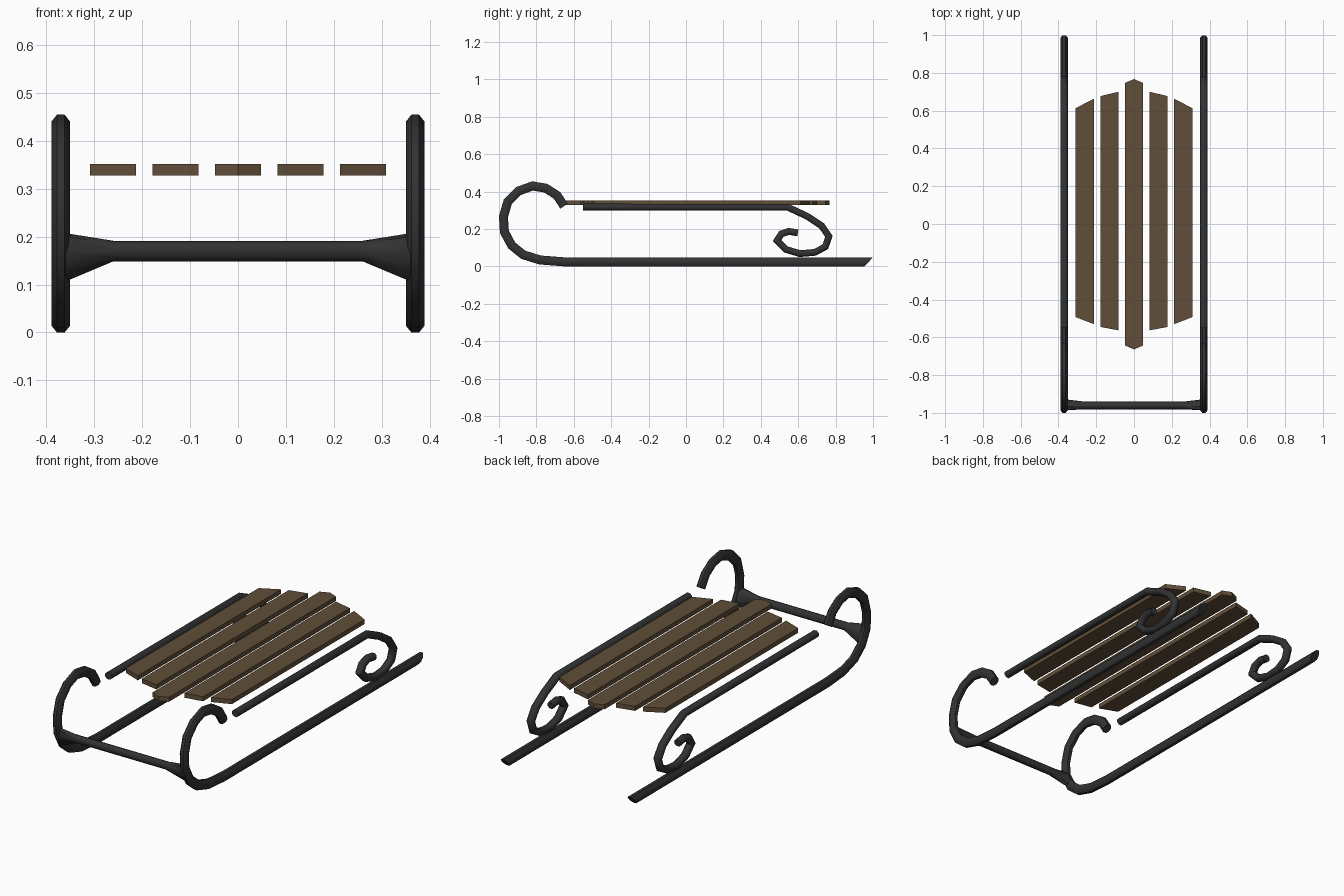
import bpy, math
from mathutils import Vector

if "Cube" in bpy.data.objects:
    bpy.data.objects.remove(bpy.data.objects["Cube"])


def material(name, rgb):
    m = bpy.data.materials.new(name)
    m.diffuse_color = (*rgb, 1)
    m.use_nodes = True
    m.node_tree.nodes["Principled BSDF"].inputs["Base Color"].default_value = m.diffuse_color
    return m


IRON = material("dark iron", (0.031, 0.032, 0.033))
WOOD = material("brown wood", (0.118, 0.076, 0.040))
SIDES = 8


def make(name, verts, faces, mat, smooth=False):
    me = bpy.data.meshes.new(name)
    me.from_pydata(verts, [], faces)
    me.materials.append(mat)
    ob = bpy.data.objects.new(name, me)
    bpy.context.collection.objects.link(ob)
    bpy.ops.object.select_all(action='DESELECT')
    ob.select_set(True)
    bpy.context.view_layer.objects.active = ob
    # consistent outward normals
    bpy.ops.object.mode_set(mode='EDIT')
    bpy.ops.mesh.select_all(action='SELECT')
    bpy.ops.mesh.normals_make_consistent(inside=False)
    bpy.ops.object.mode_set(mode='OBJECT')
    if smooth:
        bpy.ops.object.shade_smooth_by_angle(angle=math.radians(50))
    return ob


def skin(rings):
    n = len(rings[0])
    verts = [v for r in rings for v in r]
    faces = [(i * n + k, i * n + (k + 1) % n, (i + 1) * n + (k + 1) % n, (i + 1) * n + k)
             for i in range(len(rings) - 1) for k in range(n)]
    faces += [tuple(range(n)), tuple(range(len(verts) - n, len(verts)))]
    return verts, faces


def oval(center, u, v):
    # octagon ring, flat sides lying across u and v
    s = 1 / math.cos(math.pi / SIDES)
    return [Vector(center) + s * (u * math.cos(a) + v * math.sin(a))
            for a in (2 * math.pi * (k + 0.5) / SIDES for k in range(SIDES))]


def sweep(name, x, path, half_x, half, slant=0):
    # bar swept along a path in the side (y, z) plane, with mitred joints
    pts = [Vector((x, y, z)) for y, z in path]
    rings = []
    for i, p in enumerate(pts):
        a = (p - pts[i - 1]).normalized() if i else None
        b = (pts[i + 1] - p).normalized() if i < len(pts) - 1 else None
        t = ((a or b) + (b or a)).normalized()
        miter = 1 / max(0.7, t.dot(a or b))
        normal = Vector((0, -t.z, t.y)) * half * miter
        if b is None:
            normal += t * slant
        rings.append(oval(p, Vector((half_x, 0, 0)), normal))
    return make(name, *skin(rings), IRON, True)


RUNNER = [(-0.652, 0.322), (-0.69, 0.38), (-0.75, 0.418), (-0.82, 0.43), (-0.895, 0.403),
          (-0.953, 0.345), (-0.976, 0.265), (-0.971, 0.185), (-0.932, 0.112),
          (-0.87, 0.062), (-0.78, 0.034), (-0.65, 0.024), (0.977, 0.024)]
RAIL = [(-0.55, 0.317), (0.545, 0.316), (0.65, 0.267), (0.725, 0.217), (0.764, 0.16),
        (0.745, 0.105), (0.69, 0.075), (0.61, 0.068), (0.535, 0.09), (0.487, 0.138),
        (0.51, 0.174), (0.55, 0.187), (0.598, 0.179)]

# curled runners and scrolled seat rails
for side, x in (("left", -0.37), ("right", 0.37)):
    sweep(side + "_runner", x, RUNNER, 0.0195, 0.024, slant=0.022)
    sweep(side + "_rail", x, RAIL, 0.0195, 0.018)

# front crossbar with ends flared along the runner
along = Vector((0, -0.38, 0.92))
across = Vector((0, 0.92, 0.38))
rings = []
for x in (-0.36, -0.26, 0.26, 0.36):
    if abs(x) > 0.3:
        rings.append(oval((x, -0.957, 0.157), across * 0.022, along * 0.051))
    else:
        rings.append(oval((x, -0.961, 0.17), across * 0.019, along * 0.020))
make("front_crossbar", *skin(rings), IRON, True)


# wooden slats, with ends cut to a rounded plan
def slat(name, outline):
    make(name, *skin([[(x, y, z) for x, y in outline] for z in (0.328, 0.352)]), WOOD)


slat("center_slat", [(-0.048, -0.643), (0, -0.664), (0.048, -0.643),
                     (0.048, 0.747), (0, 0.767), (-0.048, 0.747)])
for side, s in (("left", -1), ("right", 1)):
    for part, x0, x1, f0, f1, b0, b1 in (
            ("inner", 0.082, 0.178, -0.563, -0.545, 0.70, 0.677),
            ("outer", 0.213, 0.309, -0.53, -0.493, 0.663, 0.613)):
        slat(f"{side}_{part}_slat",
             [(s * x0, f0), (s * x1, f1), (s * x1, b1), (s * x0, b0)])
